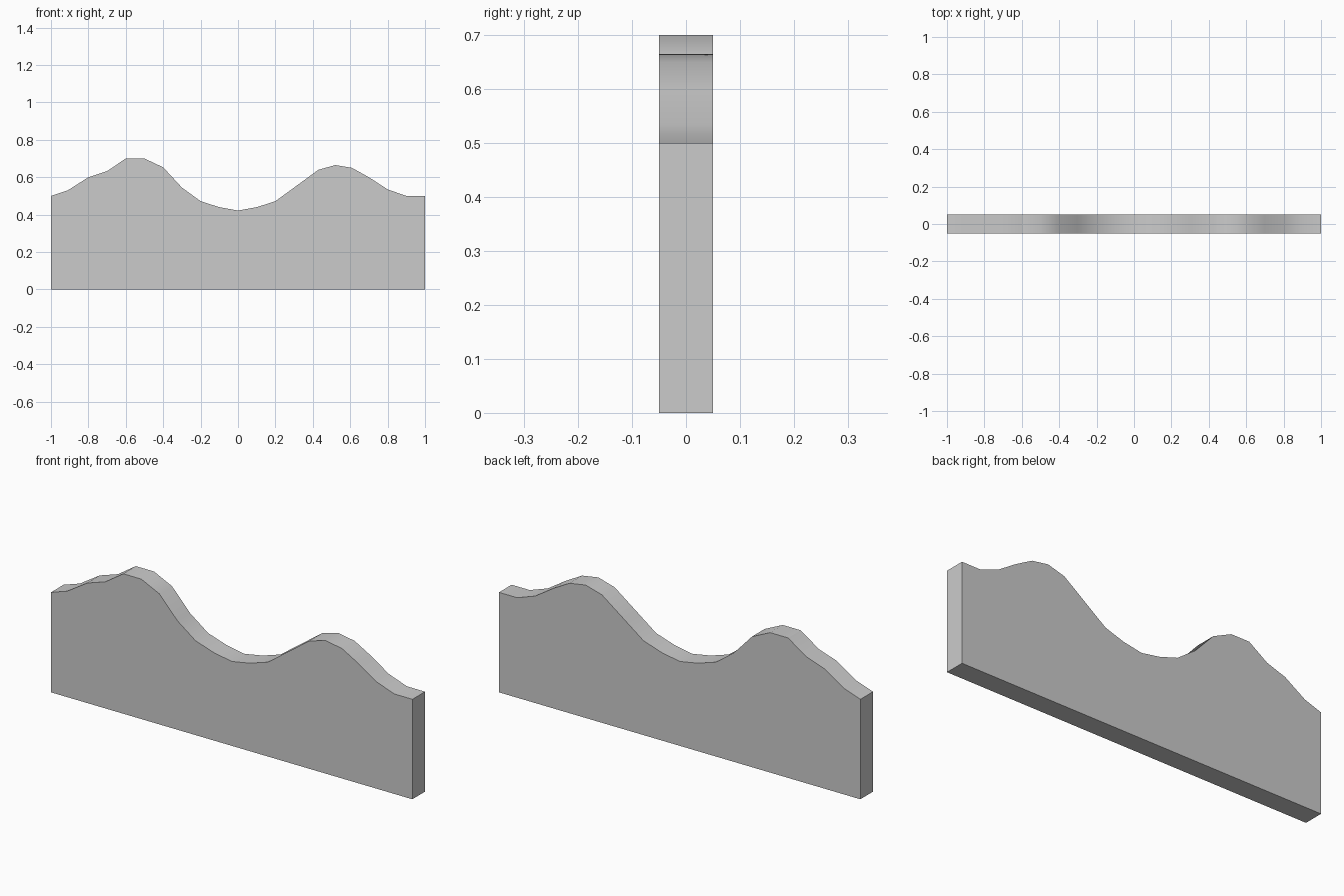
import bpy, bmesh, math

if "Cube" in bpy.data.objects:
    bpy.data.objects.remove(bpy.data.objects["Cube"])

HALF_DEPTH = 0.05

# Wavy top edge, left to right (x, z)
top_edge = [
    (-1.0, 0.50), (-0.91, 0.53), (-0.80, 0.60), (-0.70, 0.633), (-0.60, 0.70),
    (-0.50, 0.70), (-0.40, 0.653), (-0.30, 0.545), (-0.20, 0.472), (-0.10, 0.44),
    (0.0, 0.422), (0.10, 0.44), (0.20, 0.472), (0.30, 0.545), (0.43, 0.64),
    (0.52, 0.665), (0.61, 0.65), (0.70, 0.60), (0.80, 0.535), (0.90, 0.50),
    (1.0, 0.50),
]
outline = [(-1.0, 0.0), (1.0, 0.0)] + top_edge[::-1]

# Panel: front outline extruded through its thickness
bm = bmesh.new()
front = bm.faces.new([bm.verts.new((x, -HALF_DEPTH, z)) for x, z in outline])
extruded = bmesh.ops.extrude_face_region(bm, geom=[front], use_keep_orig=True)
back_verts = [g for g in extruded["geom"] if isinstance(g, bmesh.types.BMVert)]
bmesh.ops.translate(bm, verts=back_verts, vec=(0, 2 * HALF_DEPTH, 0))
bmesh.ops.recalc_face_normals(bm, faces=bm.faces)

mesh = bpy.data.meshes.new("wavy_panel")
bm.to_mesh(mesh)
bm.free()
panel = bpy.data.objects.new("wavy_panel", mesh)
bpy.context.collection.objects.link(panel)

# Smooth the wave while keeping the rim sharp
bpy.context.view_layer.objects.active = panel
panel.select_set(True)
bpy.ops.object.shade_smooth_by_angle(angle=math.radians(30))
